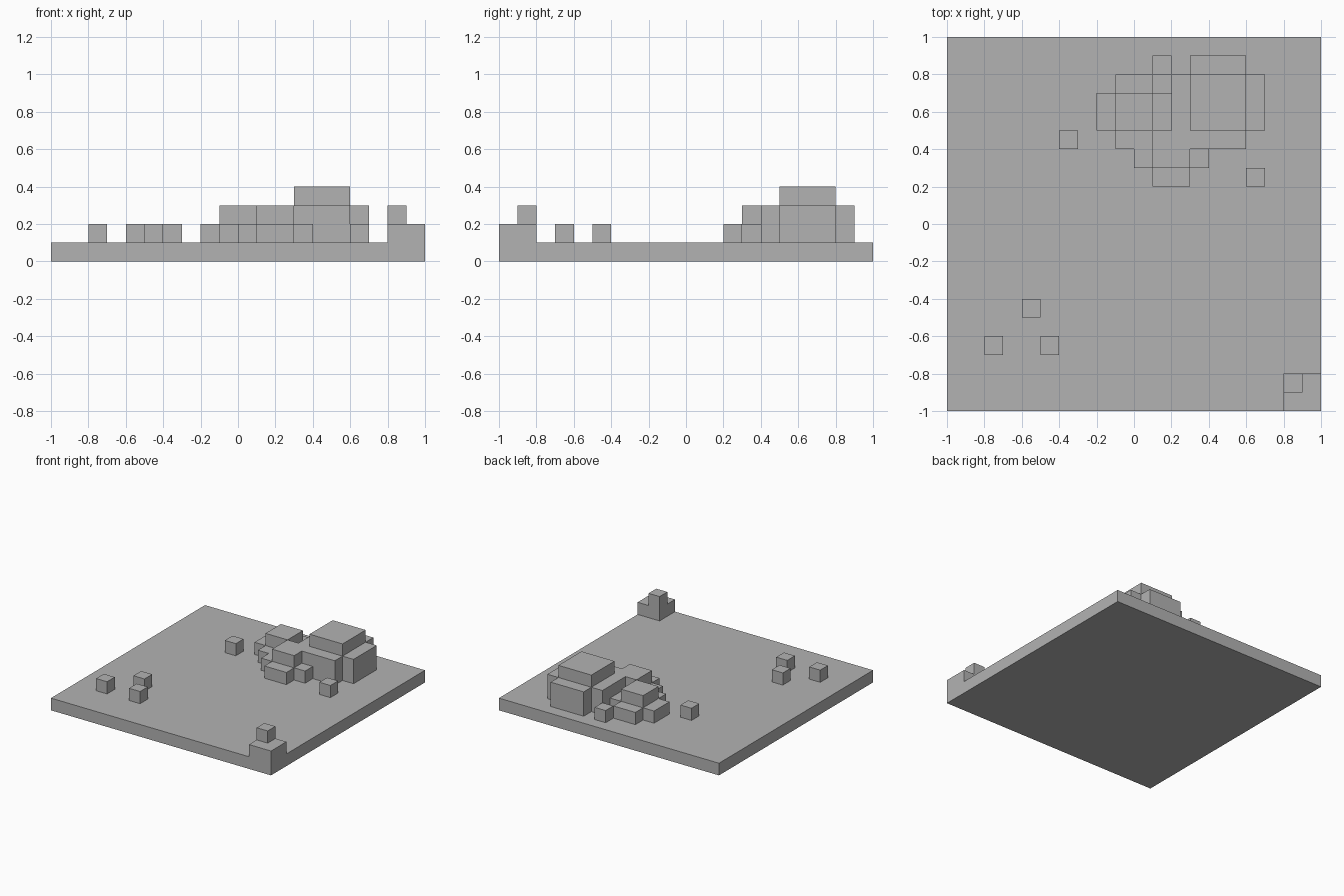
import bpy
import bmesh
from mathutils import Matrix, Vector

cube = bpy.data.objects.get("Cube")
if cube:
    bpy.data.objects.remove(cube, do_unlink=True)

UNIT = 0.1    # edge of one block
GROUND = 1    # ground thickness in blocks

stone = bpy.data.materials.new("plain grey")
stone.use_nodes = True
grey = (0.45, 0.45, 0.45, 1)
stone.diffuse_color = grey
stone.node_tree.nodes["Principled BSDF"].inputs["Base Color"].default_value = grey


def block(name, x0, x1, y0, y1, top, bottom=GROUND):
    """Flat-sided block; all limits are counted in block units."""
    low = Vector((x0, y0, bottom)) * UNIT
    high = Vector((x1, y1, top)) * UNIT
    bm = bmesh.new()
    place = Matrix.Translation((low + high) / 2) @ Matrix.Diagonal((*(high - low), 1))
    bmesh.ops.create_cube(bm, size=1, matrix=place)
    mesh = bpy.data.meshes.new(name)
    bm.to_mesh(mesh)
    bm.free()
    mesh.materials.append(stone)
    obj = bpy.data.objects.new(name, mesh)
    bpy.context.collection.objects.link(obj)
    return obj


# Square ground slab
block("ground", -10, 10, -10, 10, GROUND, 0)

# Main hill with its raised summit and surrounding shoulders
block("hill_summit", 3, 6, 5, 8, 4)
block("hill_back_shoulder", 3, 6, 8, 9, 3)
block("hill_left_shoulder", 6, 7, 5, 8, 3)
block("hill_front_shoulder", 3, 6, 4, 5, 3)
block("hill_front_spur", 1, 3, 3, 5, 3)
block("hill_right_shoulder", 2, 3, 5, 8, 3)
block("hill_front_step", 1, 3, 2, 3, 2)
block("hill_corner_step", 3, 4, 3, 4, 2)

# Smaller mound beside the hill
block("mound_top", -1, 1, 5, 7, 3)
block("mound_saddle", 1, 2, 5, 7, 2)
block("mound_right_step", -2, -1, 5, 7, 2)
block("mound_back_step", -1, 1, 7, 8, 2)
block("mound_front_step", -1, 1, 4, 5, 2)
block("mound_front_corner", 0, 1, 3, 4, 2)
block("mound_back_boulder", 1, 2, 8, 9, 2)

# Corner outcrop with a block on top
block("corner_outcrop", 8, 10, -10, -8, 2)
block("corner_outcrop_top", 8, 9, -9, -8, 3, 2)

# Loose single boulders
for i, (x, y) in enumerate([(-4, 4), (6, 2), (-6, -5), (-8, -7), (-5, -7)], 1):
    block(f"boulder_{i}", x, x + 1, y, y + 1, 2)
